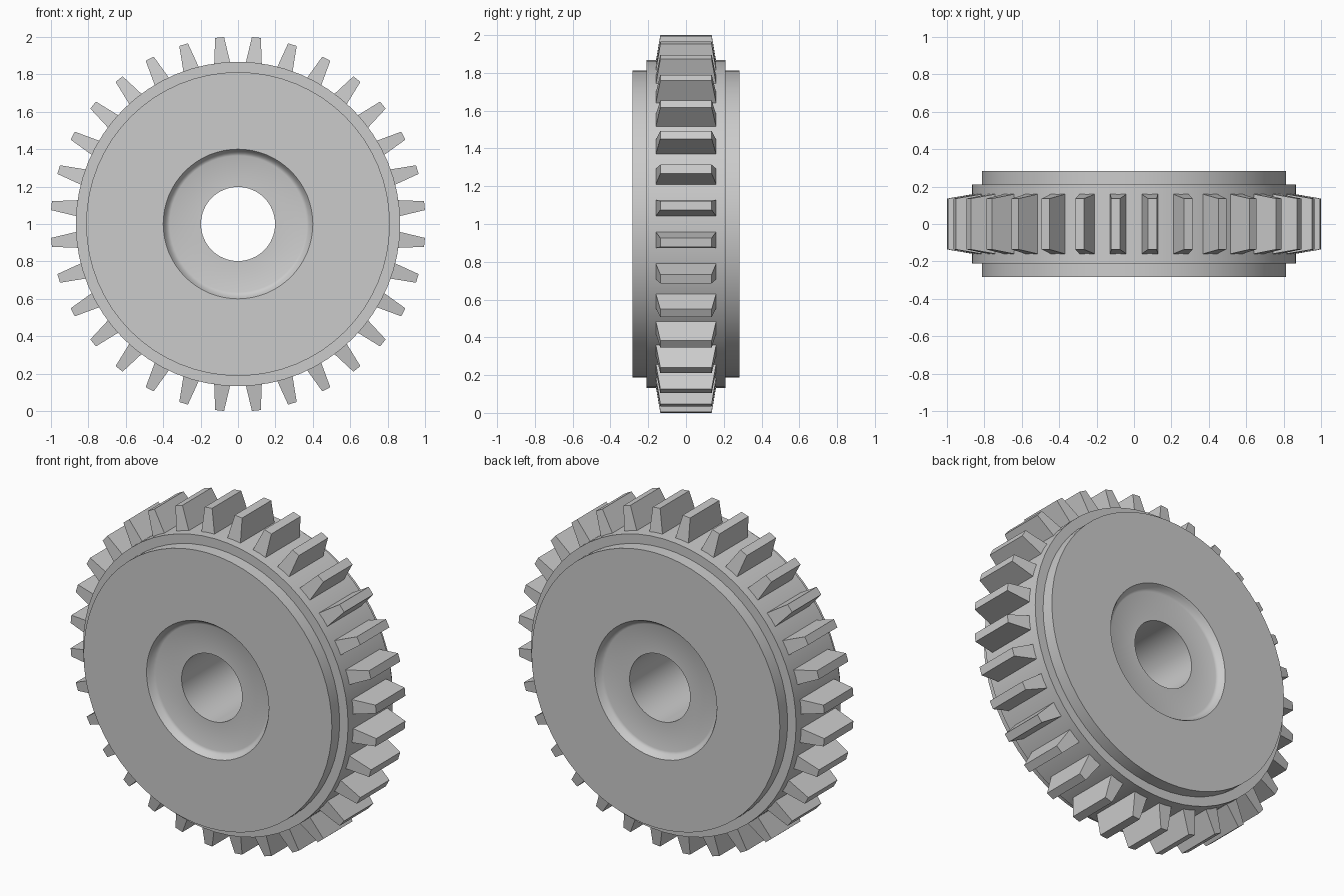
import bpy, bmesh
from math import radians, tau, sin, cos

if "Cube" in bpy.data.objects:
    bpy.data.objects.remove(bpy.data.objects["Cube"])

CZ = 1.0        # axle height
TEETH = 32


def make_object(name, bm):
    bmesh.ops.recalc_face_normals(bm, faces=bm.faces)
    mesh = bpy.data.meshes.new(name)
    bm.to_mesh(mesh)
    bm.free()
    ob = bpy.data.objects.new(name, mesh)
    bpy.context.collection.objects.link(ob)
    return ob


def revolve(name, profile, sides):
    """Closed (radius, y) profile turned about the y axis."""
    bm = bmesh.new()
    rings = []
    for i in range(sides):
        a = tau * i / sides
        rings.append([bm.verts.new((r * sin(a), y, CZ + r * cos(a))) for r, y in profile])
    n = len(profile)
    for i in range(sides):
        p, q = rings[i], rings[(i + 1) % sides]
        for j in range(n):
            k = (j + 1) % n
            bm.faces.new((p[j], q[j], q[k], p[k]))
    return make_object(name, bm)


# Wheel body: bore, dished hub, raised side plates and rim, mirrored front to back
half = [(0.198, -0.244), (0.365, -0.244), (0.38, -0.25), (0.392, -0.272),
        (0.4, -0.283), (0.812, -0.283), (0.812, -0.21), (0.867, -0.21)]
body = revolve("gear_body", half + [(r, -y) for r, y in reversed(half)], 64)

# Teeth: tapered blocks around the rim, a gap at the top centre
bm = bmesh.new()
for i in range(TEETH):
    a = tau * (i + 0.5) / TEETH
    loops = []
    for r, w, d in ((0.855, 0.044, 0.161), (1.002, 0.024, 0.136)):
        loops.append([bm.verts.new((r * sin(a) + t * w * cos(a), s * d,
                                    CZ + r * cos(a) - t * w * sin(a)))
                      for t, s in ((-1, -1), (1, -1), (1, 1), (-1, 1))])
    base, tip = loops
    bm.faces.new(tip)
    bm.faces.new(base[::-1])
    for j in range(4):
        k = (j + 1) % 4
        bm.faces.new((base[j], base[k], tip[k], tip[j]))
teeth = make_object("gear_teeth", bm)

# Smooth round surfaces, sharp corners
bpy.ops.object.select_all(action='DESELECT')
body.select_set(True)
bpy.context.view_layer.objects.active = body
bpy.ops.object.shade_smooth_by_angle(angle=radians(40))
